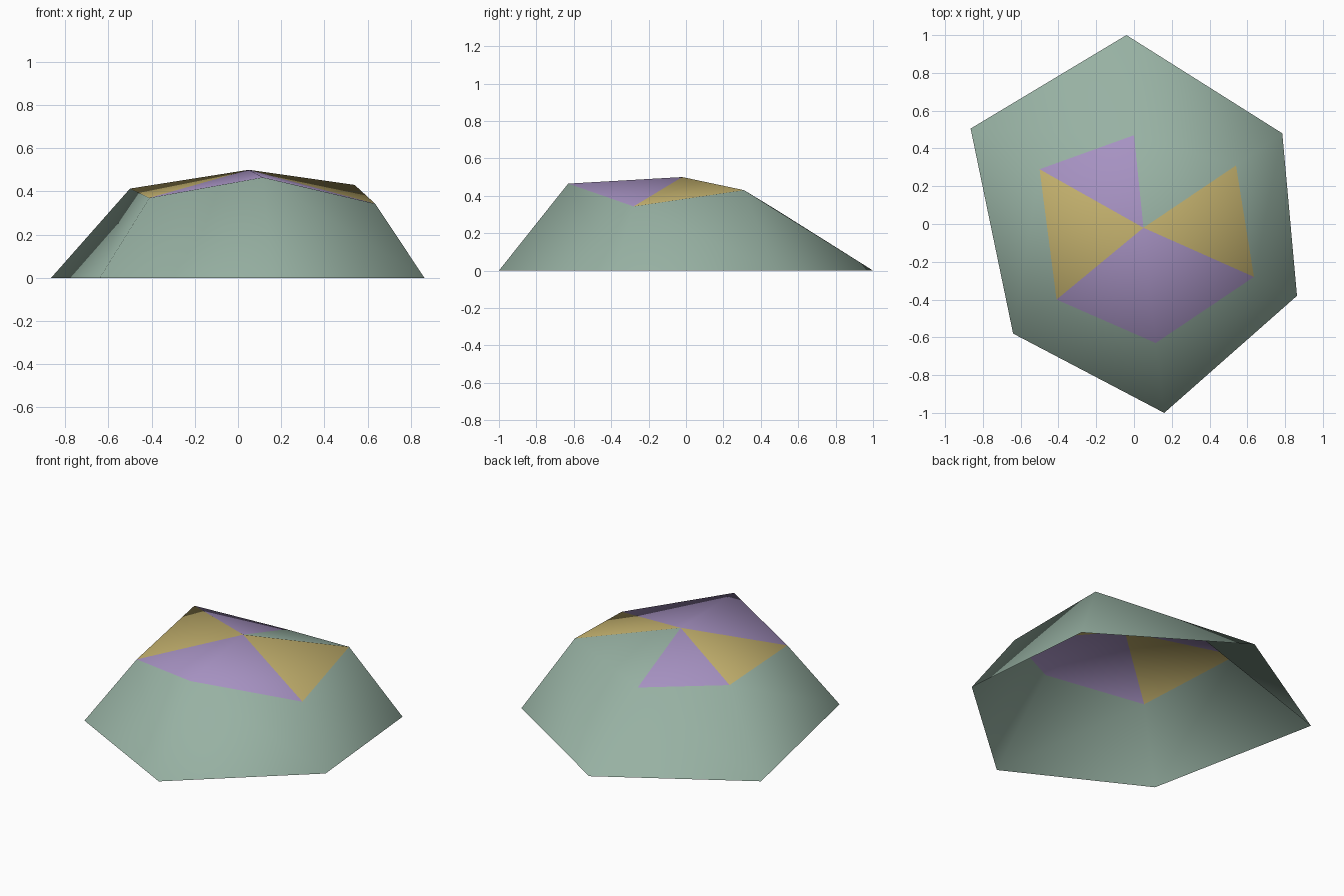
import bpy
import bmesh

cube = bpy.data.objects.get("Cube")
if cube:
    bpy.data.objects.remove(cube, do_unlink=True)


def make_material(name, rgb):
    mat = bpy.data.materials.new(name)
    mat.use_nodes = True
    color = (*rgb, 1.0)
    mat.diffuse_color = color
    mat.node_tree.nodes["Principled BSDF"].inputs["Base Color"].default_value = color
    return mat


materials = [
    make_material("sage green", (0.31, 0.44, 0.365)),
    make_material("soft purple", (0.38, 0.285, 0.535)),
    make_material("mustard yellow", (0.55, 0.44, 0.155)),
]
GREEN, PURPLE, YELLOW = range(3)

# Irregular six-sided outlines, clockwise from the back corner
rim = [(-0.04, 1.0), (0.785, 0.48), (0.863, -0.38),
       (0.16, -1.0), (-0.64, -0.58), (-0.865, 0.505)]
shoulder = [(0.0, 0.47, 0.333), (0.54, 0.31, 0.43), (0.635, -0.28, 0.343),
            (0.115, -0.63, 0.465), (-0.41, -0.40, 0.37), (-0.50, 0.29, 0.413)]
peak = (0.05, -0.02, 0.5)
panel_colors = [GREEN, YELLOW, PURPLE, PURPLE, YELLOW, PURPLE]

bm = bmesh.new()
low = [bm.verts.new((x, y, 0)) for x, y in rim]
high = [bm.verts.new(p) for p in shoulder]
apex = bm.verts.new(peak)


def add_face(verts, color):
    face = bm.faces.new(verts)
    face.material_index = color
    face.smooth = True


# Sloping skirt and coloured cap panels, open underneath
for i, color in enumerate(panel_colors):
    j = (i + 1) % len(rim)
    add_face((low[j], low[i], high[j]), GREEN)
    add_face((low[i], high[i], high[j]), GREEN)
    add_face((apex, high[j], high[i]), color)

mesh = bpy.data.meshes.new("canopy_shell")
bm.to_mesh(mesh)
bm.free()
for mat in materials:
    mesh.materials.append(mat)
canopy = bpy.data.objects.new("canopy_shell", mesh)
bpy.context.collection.objects.link(canopy)
